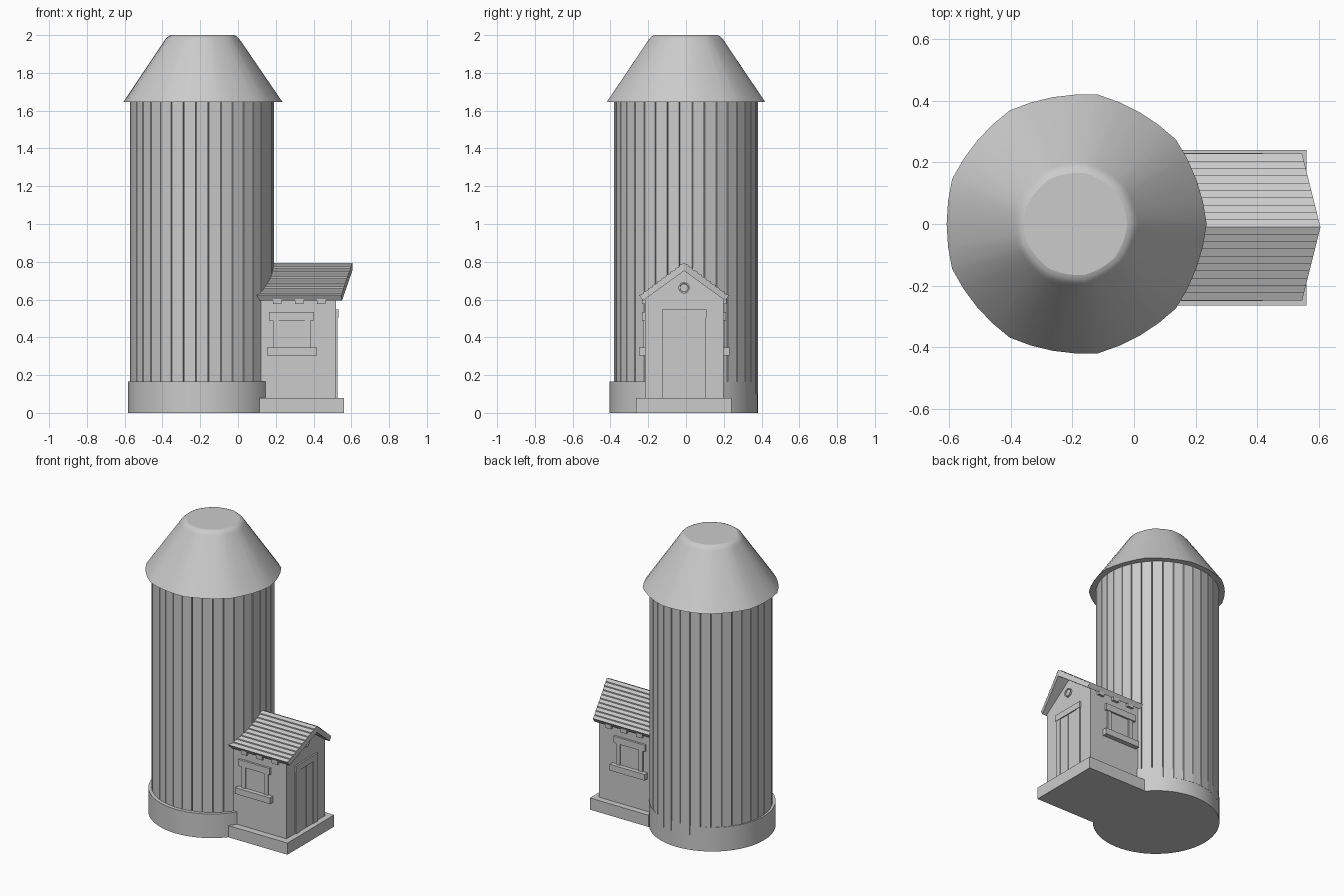
import bpy, bmesh, math

cube = bpy.data.objects.get("Cube")
if cube:
    bpy.data.objects.remove(cube, do_unlink=True)

grey = bpy.data.materials.new("plain_grey")
grey.use_nodes = True
GREY = (0.6, 0.6, 0.6, 1)
grey.diffuse_color = GREY
grey.node_tree.nodes["Principled BSDF"].inputs["Base Color"].default_value = GREY

TX = -0.19    # tower axis
YC = -0.01    # middle line of the porch
WALL = 0.208  # half width of the porch
FRONT = 0.52  # porch door wall


def loft(name, rings, smooth=None):
    """Skin a stack of equal closed rings and cap both ends."""
    bm = bmesh.new()
    loops = [[bm.verts.new(p) for p in ring] for ring in rings]
    n = len(loops[0])
    for a, b in zip(loops, loops[1:]):
        for i in range(n):
            j = (i + 1) % n
            bm.faces.new((a[i], a[j], b[j], b[i]))
    bm.faces.new(loops[0][::-1])
    bm.faces.new(loops[-1])
    bmesh.ops.recalc_face_normals(bm, faces=bm.faces[:])
    mesh = bpy.data.meshes.new(name)
    bm.to_mesh(mesh)
    bm.free()
    mesh.materials.append(grey)
    obj = bpy.data.objects.new(name, mesh)
    bpy.context.collection.objects.link(obj)
    if smooth:
        bpy.ops.object.select_all(action='DESELECT')
        obj.select_set(True)
        bpy.context.view_layer.objects.active = obj
        bpy.ops.object.shade_smooth_by_angle(angle=math.radians(smooth))
    return obj


def box(name, x, y, z):
    return loft(name, [[(x[0], y[0], h), (x[1], y[0], h),
                        (x[1], y[1], h), (x[0], y[1], h)] for h in z])


def polar(r, deg, z, cy=0.0):
    a = math.radians(deg)
    return (TX + r * math.cos(a), cy + r * math.sin(a), z)


# Tower base ring
loft("tower_base", [[polar(0.393, a, z, -0.013) for a in range(0, 360, 6)]
                    for z in (0, 0.165)], smooth=30)

# Tower wall of upright planks with narrow grooves
plank = [(-4.6, 0.382), (4.6, 0.382), (5, 0.373)]
loft("tower_planks", [[polar(r, 10 * k + a, z) for k in range(36) for a, r in plank]
                      for z in (0.1, 1.66)])

# Tower roof: truncated cone with nine soft panels and a rounded top
cone = [(0.418, 1.645), (0.2, 1.97), (0.194, 1.979), (0.186, 1.988),
        (0.177, 1.995), (0.165, 2.0)]


def panel(deg):
    t = (deg % 40 - 20) / 20
    return 1 + 0.019 * t * t


loft("tower_roof", [[polar(r * panel(a), a, z) for a in range(0, 360, 10)]
                    for r, z in cone], smooth=16)

# Porch foundation and gabled walls
box("porch_foundation", (0.115, 0.56), (-0.265, 0.24), (0, 0.08))
gable = [(-WALL, 0.07), (WALL, 0.07), (WALL, 0.605), (0, 0.76), (-WALL, 0.605)]
loft("porch_walls", [[(x, YC + y, z) for y, z in gable] for x in (0.02, FRONT)])

# Porch roof: stepped shingle rows, ends leaning out towards the ridge
ROWS, HALF, DROP = 10, 0.238, 0.178
top = []
for i in range(ROWS):
    for k, lift in ((i, -0.004), (i + 1, 0.004)):
        f = k / ROWS
        top.append((HALF * f, 0.797 - DROP * f + lift))
section = top + [(HALF - 0.02, 0.594), (0, 0.752)]
for side, label in ((1, "left"), (-1, "right")):
    loft(label + "_porch_roof", [
        [(0.0, YC + side * y, z) for y, z in section],
        [(0.605 - 0.25 * y, YC + side * y, z) for y, z in section]])

    # A strip along y standing out from the side wall
    def on_wall(name, x, z, out):
        a, b = YC + side * (WALL - 0.02), YC + side * (WALL + out)
        box(label + "_" + name, x, (min(a, b), max(a, b)), z)

    # Window
    on_wall("window_pane", (0.21, 0.355), (0.34, 0.495), 0.002)
    on_wall("window_lintel", (0.164, 0.402), (0.49, 0.535), 0.014)
    on_wall("window_sill", (0.153, 0.418), (0.303, 0.345), 0.032)
    for name, x in (("rear", 0.185), ("front", 0.355)):
        on_wall(name + "_window_jamb", (x, x + 0.03), (0.34, 0.495), 0.009)

    # Rafter ends below the eaves
    for i in range(3):
        x = 0.185 + 0.117 * i
        on_wall("rafter_end_%d" % (i + 1), (x, x + 0.045), (0.577, 0.612), 0.016)

    # Door jamb on this side
    a, b = YC + side * 0.074, YC + side * 0.115
    box(label + "_door_jamb", (0.5, FRONT + 0.008), (min(a, b), max(a, b)), (0.075, 0.51))

# Door boards and lintel
for i in range(2):
    y = YC - 0.074 + 0.075 * i
    box("door_board_%d" % (i + 1), (0.5, FRONT + 0.004), (y, y + 0.073), (0.075, 0.505))
box("door_lintel", (0.5, FRONT + 0.011), (YC - 0.118, YC + 0.118), (0.505, 0.547))

# Round gable vent with a raised rim
vent = [(0.03, 0.5), (0.03, 0.53), (0.023, 0.53), (0.021, 0.524)]
loft("gable_vent", [[(x, YC + r * math.cos(math.radians(a)), 0.662 + r * math.sin(math.radians(a)))
                     for a in range(0, 360, 15)] for r, x in vent], smooth=30)
